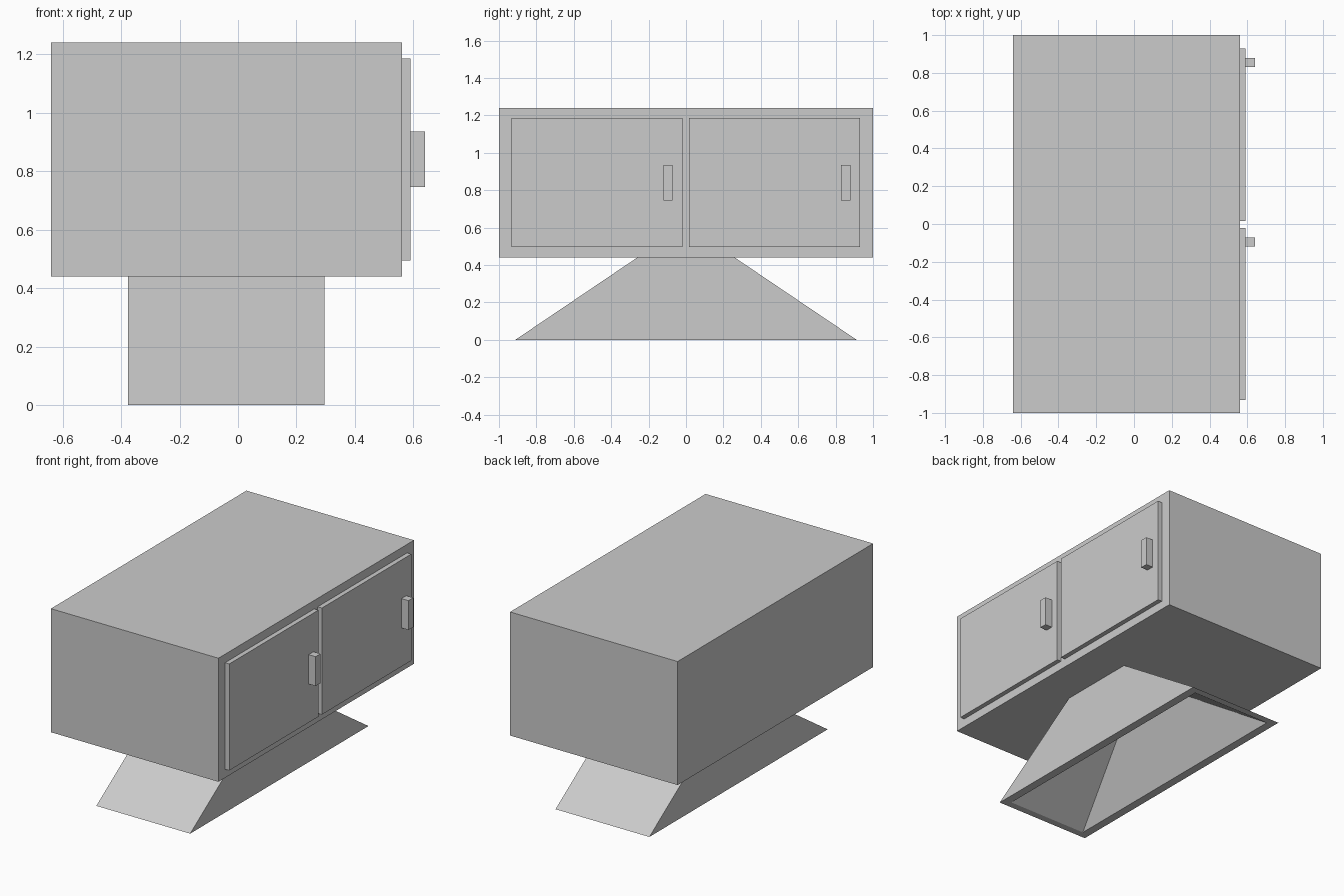
import bpy
import bmesh

old = bpy.data.objects.get("Cube")
if old:
    bpy.data.objects.remove(old, do_unlink=True)

# Single painted colour
grey = bpy.data.materials.new("plain grey")
grey.use_nodes = True
grey.diffuse_color = (0.6, 0.6, 0.6, 1)
grey.node_tree.nodes["Principled BSDF"].inputs["Base Color"].default_value = grey.diffuse_color


def add_object(name, bm):
    bmesh.ops.recalc_face_normals(bm, faces=bm.faces)
    mesh = bpy.data.meshes.new(name)
    bm.to_mesh(mesh)
    bm.free()
    mesh.materials.append(grey)
    obj = bpy.data.objects.new(name, mesh)
    bpy.context.collection.objects.link(obj)
    return obj


def box(name, x, y, z):
    """Box from a (low, high) pair on each axis."""
    bm = bmesh.new()
    bmesh.ops.create_cube(bm, size=1)
    for v in bm.verts:
        for i, (low, high) in enumerate((x, y, z)):
            v.co[i] = high if v.co[i] > 0 else low
    return add_object(name, bm)


# Cabinet body
CENTRE_X = -0.04
box("cabinet_body", (-0.64, 0.56), (-1, 1), (0.44, 1.24))

# Two doors, each with a handle near its +y edge
for side, low, high in (("front", -0.932, -0.02), ("back", 0.015, 0.93)):
    box(side + "_door", (0.56, 0.59), (low, high), (0.495, 1.185))
    box(side + "_handle", (0.59, 0.64), (high - 0.1, high - 0.051), (0.745, 0.935))

# Pedestal: upright sides, sloped ends, and a tapering hollow underneath
bm = bmesh.new()


def ring(half_x, half_y, z):
    corners = ((-1, -1), (1, -1), (1, 1), (-1, 1))
    return [bm.verts.new((CENTRE_X + sx * half_x, sy * half_y, z)) for sx, sy in corners]


TAPER = 0.31
rings = [ring(0.336, 0.26, 0.44), ring(0.336, 0.912, 0),
         ring(0.282, 0.866, 0), ring(0.282 * TAPER, 0.866 * TAPER, 0.4)]
for a, b in zip(rings, rings[1:]):
    for i in range(4):
        j = (i + 1) % 4
        bm.faces.new((a[i], a[j], b[j], b[i]))
bm.faces.new(rings[0])
bm.faces.new(rings[-1])
add_object("pedestal", bm)
